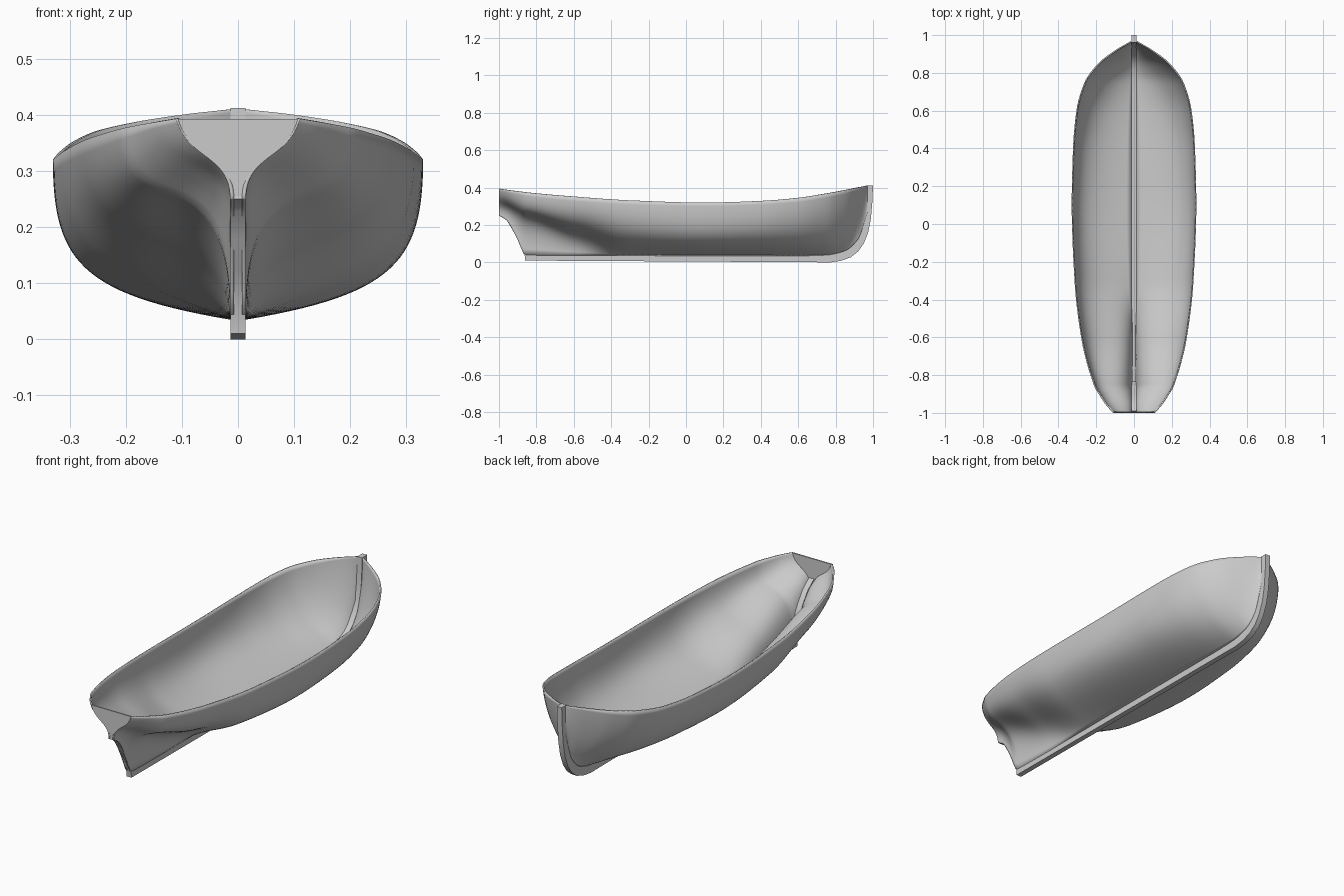
import bpy
import bmesh
import math

cube = bpy.data.objects.get("Cube")
if cube:
    bpy.data.objects.remove(cube)

grey = bpy.data.materials.new("plain grey")
grey.use_nodes = True
COLOUR = (0.6, 0.6, 0.6, 1)
grey.diffuse_color = COLOUR
grey.node_tree.nodes["Principled BSDF"].inputs["Base Color"].default_value = COLOUR

RIB = 0.0135       # half width of keel, stem and sternpost
SHELL = 0.007      # planking thickness
ROWS, COLUMNS = 90, 28

# Stations, stern to bow: y, half beam, sheer height, rabbet height,
# then the (x, z) of the two inner Bezier handles of the section
STATIONS = [
    (-1, .11, .393, .25, .014, .33, .09, .32),
    (-.96, .147, .387, .225, .014, .335, .125, .29),
    (-.9, .187, .38, .12, .014, .35, .17, .22),
    (-.86, .21, .375, .04, .014, .35, .2, .185),
    (-.6, .28, .352, .036, .03, .23, .27, .12),
    (-.3, .315, .332, .036, .18, .1, .32, .12),
    (.1, .33, .32, .035, .28, .08, .33, .14),
    (.4, .323, .329, .035, .24, .08, .322, .14),
    (.6, .305, .345, .035, .17, .08, .29, .13),
    (.75, .262, .368, .039, .1, .08, .24, .15),
    (.85, .19, .386, .062, .06, .12, .165, .2),
    (.92, .1, .4, .125, .03, .2, .08, .29),
    (.97, .014, .41, .27, .014, .31, .014, .36),
]


def station_at(y):
    """Smooth interpolation of every station value along the hull."""
    i = 0
    while i < len(STATIONS) - 2 and y > STATIONS[i + 1][0]:
        i += 1

    def slope(k, c):
        a = STATIONS[max(k - 1, 0)]
        m = STATIONS[k]
        b = STATIONS[min(k + 1, len(STATIONS) - 1)]
        left = (m[c] - a[c]) / (m[0] - a[0]) if a != m else None
        right = (b[c] - m[c]) / (b[0] - m[0]) if b != m else None
        if left is None or right is None:
            return right if left is None else left
        if left * right <= 0:
            return 0
        return 2 * left * right / (left + right)

    p, q = STATIONS[i], STATIONS[i + 1]
    h = q[0] - p[0]
    t = (y - p[0]) / h
    ease = t * t * (3 - 2 * t)
    return [p[c] + (q[c] - p[c]) * ease
            + h * slope(i, c) * t * (1 - t) ** 2
            - h * slope(i + 1, c) * t * t * (1 - t)
            for c in range(1, len(p))]


def section(y):
    """Half section points from the rabbet up to the sheer."""
    beam, sheer, rabbet, x1, z1, x2, z2 = station_at(y)
    points = []
    for j in range(COLUMNS + 1):
        t = j / COLUMNS
        w = ((1 - t) ** 3, 3 * t * (1 - t) ** 2, 3 * t * t * (1 - t), t ** 3)
        x = sum(a * b for a, b in zip(w, (.014, x1, x2, beam)))
        z = sum(a * b for a, b in zip(w, (rabbet, z1, z2, sheer)))
        points.append((x, y, z))
    return points


def finish(name, bm, smooth=None):
    bmesh.ops.recalc_face_normals(bm, faces=bm.faces)
    mesh = bpy.data.meshes.new(name)
    bm.to_mesh(mesh)
    bm.free()
    mesh.materials.append(grey)
    obj = bpy.data.objects.new(name, mesh)
    bpy.context.collection.objects.link(obj)
    if smooth:
        bpy.ops.object.select_all(action='DESELECT')
        obj.select_set(True)
        bpy.context.view_layer.objects.active = obj
        bpy.ops.object.shade_smooth_by_angle(angle=math.radians(smooth))
    return obj


def add_planking(name, side):
    """One side of the hull, with thickness added on the inside."""
    bm = bmesh.new()
    first, last = STATIONS[0][0], STATIONS[-1][0]
    grid = []
    for i in range(ROWS + 1):
        # Rows crowd towards both ends, where the shape turns quickly
        s = (1 - math.cos(math.pi * i / ROWS)) / 2
        grid.append([bm.verts.new((side * x, y, z))
                     for x, y, z in section(first + (last - first) * s)])
    for a, b in zip(grid, grid[1:]):
        for j in range(COLUMNS):
            quad = [a[j], b[j], b[j + 1], a[j + 1]]
            bm.faces.new(quad if side > 0 else quad[::-1])
    # Give the faces outward normals, judged at the widest part
    bm.normal_update()
    widest = max(bm.faces, key=lambda f: abs(f.calc_center_median().x))
    outward = widest.normal.x * side > 0
    obj = finish(name, bm, 40)
    if (obj.data.polygons[widest_index(obj)].normal.x * side > 0) is False:
        obj.data.flip_normals()
    solid = obj.modifiers.new("thickness", 'SOLIDIFY')
    solid.thickness = SHELL
    solid.offset = -1


def widest_index(obj):
    return max(obj.data.polygons, key=lambda p: abs(p.center.x)).index


def add_ribbon(name, pairs):
    """A solid timber between outer and inner (y, z) edge points."""
    bm = bmesh.new()
    rings = []
    for (yo, zo), (yi, zi) in pairs:
        rings.append([bm.verts.new(co) for co in (
            (-RIB, yo, zo), (RIB, yo, zo), (RIB, yi, zi), (-RIB, yi, zi))])
    for a, b in zip(rings, rings[1:]):
        for k in range(4):
            n = (k + 1) % 4
            bm.faces.new((a[k], a[n], b[n], b[k]))
    bm.faces.new(rings[0])
    bm.faces.new(rings[-1][::-1])
    finish(name, bm, 30)


add_planking("left_planking", 1)
add_planking("right_planking", -1)

# Flat transom closing the stern
bm = bmesh.new()
half = section(STATIONS[0][0])
outline = half + [(-x, y, z) for x, y, z in reversed(half)]
face = bm.faces.new([bm.verts.new((x * .97, y + .001, z)) for x, y, z in outline])
plate = bmesh.ops.extrude_face_region(bm, geom=[face])
for v in plate["geom"]:
    if isinstance(v, bmesh.types.BMVert):
        v.co.y += SHELL
finish("transom", bm)

# Keel running forward into the curved stem
add_ribbon("keel_and_stem", [
    ((-.86, .01), (-.86, .045)),
    ((.7, .001), (.7, .045)),
    ((.77, 0), (.77, .051)),
    ((.83, .009), (.82, .06)),
    ((.88, .027), (.86, .08)),
    ((.92, .058), (.89, .11)),
    ((.95, .1), (.92, .155)),
    ((.974, .16), (.94, .2)),
    ((.988, .23), (.952, .27)),
    ((.996, .32), (.957, .34)),
    ((1, .412), (.96, .412)),
])

# Sternpost following the raked, hollow edge of the deadwood
add_ribbon("sternpost", [
    ((-.86, .01), (-.83, .012)),
    ((-.865, .07), (-.83, .08)),
    ((-.9, .125), (-.87, .14)),
    ((-.93, .178), (-.9, .2)),
    ((-.96, .228), (-.94, .255)),
    ((-.98, .243), (-.97, .28)),
    ((-1, .25), (-.99, .295)),
])
